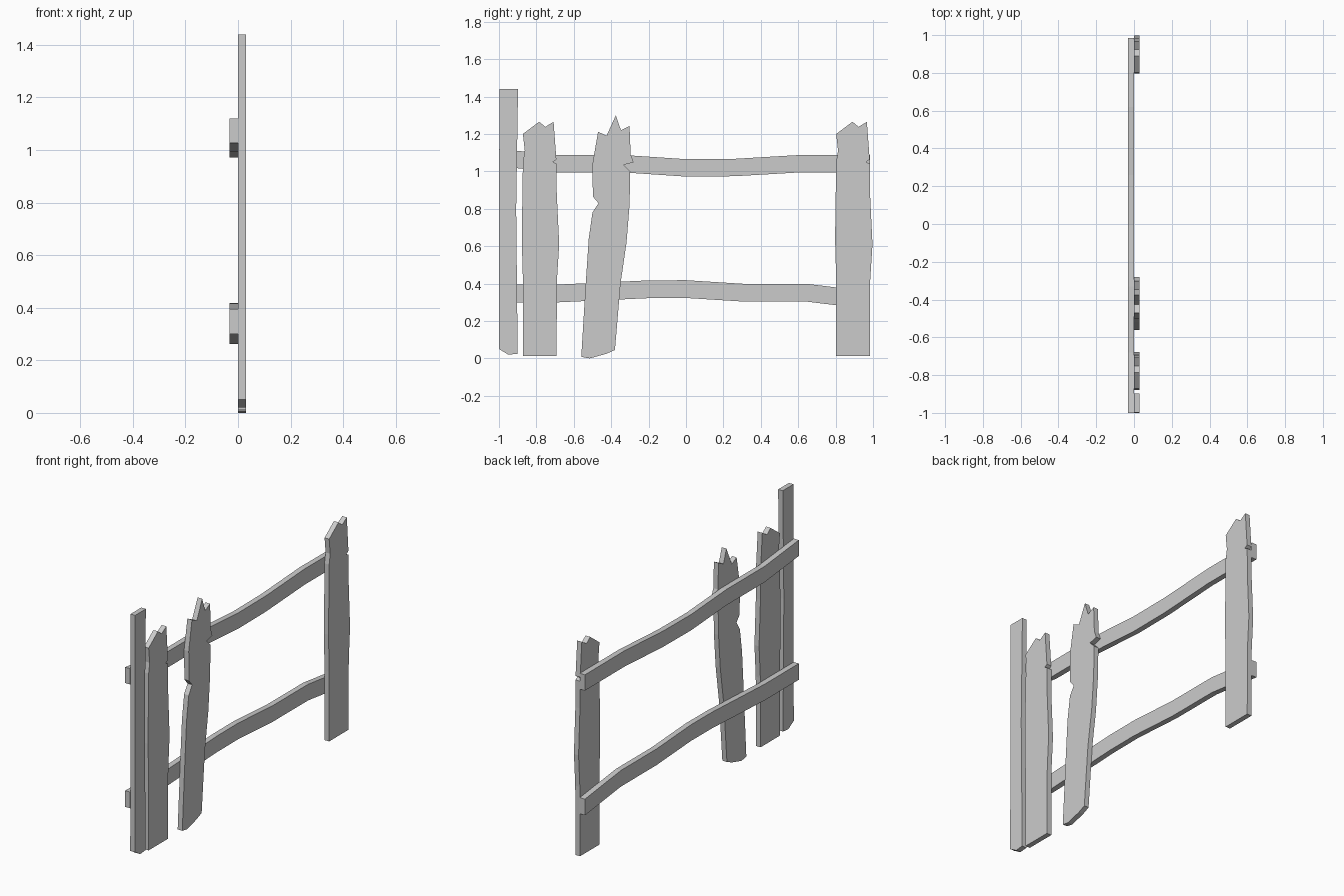
import bpy, bmesh


def board(name, outline, x0, x1, dy=0.0):
    """Extrude a (y, z) outline from x0 to x1."""
    bm = bmesh.new()
    face = bm.faces.new([bm.verts.new((x0, y + dy, z)) for y, z in outline])
    ext = bmesh.ops.extrude_face_region(bm, geom=[face])
    verts = [g for g in ext["geom"] if isinstance(g, bmesh.types.BMVert)]
    bmesh.ops.translate(bm, verts=verts, vec=(x1 - x0, 0, 0))
    bmesh.ops.recalc_face_normals(bm, faces=bm.faces)
    mesh = bpy.data.meshes.new(name)
    bm.to_mesh(mesh)
    bm.free()
    obj = bpy.data.objects.new(name, mesh)
    bpy.context.collection.objects.link(obj)
    return obj


def rail(name, top, height):
    """Wavy rail: top edge points, constant height."""
    board(name, top + [(y, z - height) for y, z in reversed(top)], -0.033, 0.0)


# Rails running behind the boards
rail("upper_rail", [(-1, 1.12), (-0.68, 1.087), (-0.33, 1.087), (0, 1.065),
                    (0.26, 1.067), (0.62, 1.088), (0.985, 1.087)], 0.093)
rail("lower_rail", [(-1, 0.395), (-0.68, 0.395), (-0.2, 0.417), (0, 0.418),
                    (0.32, 0.398), (0.65, 0.398), (0.985, 0.357)], 0.095)

# Tall end post
board("tall_post", [(-1, 0.05), (-0.95, 0.02), (-0.9, 0.025), (-0.908, 0.8),
                    (-0.898, 1.44), (-0.998, 1.44)], 0.0, 0.03)

# Broken-topped picket, used at both ends
picket = [(-0.872, 0.012), (-0.692, 0.012), (-0.69, 0.42), (-0.678, 0.61),
          (-0.691, 0.88), (-0.692, 1.04), (-0.712, 1.05), (-0.693, 1.063),
          (-0.708, 1.265), (-0.752, 1.238), (-0.785, 1.265), (-0.872, 1.2),
          (-0.862, 1.11), (-0.872, 1.05), (-0.878, 0.64), (-0.872, 0.42)]
board("left_picket", picket, 0.0, 0.03)
board("right_picket", picket, 0.0, 0.03, 1.675)

# Leaning, splintered picket
board("leaning_picket", [
    (-0.56, 0.008), (-0.515, 0.0), (-0.425, 0.025), (-0.38, 0.045),
    (-0.35, 0.4), (-0.318, 0.62), (-0.302, 0.82), (-0.298, 1.0),
    (-0.333, 1.035), (-0.28, 1.048), (-0.296, 1.09), (-0.302, 1.243),
    (-0.348, 1.22), (-0.375, 1.3), (-0.425, 1.19), (-0.47, 1.212),
    (-0.5, 1.04), (-0.498, 0.865), (-0.468, 0.83), (-0.5, 0.78),
    (-0.52, 0.64), (-0.538, 0.37)], 0.0, 0.03)
